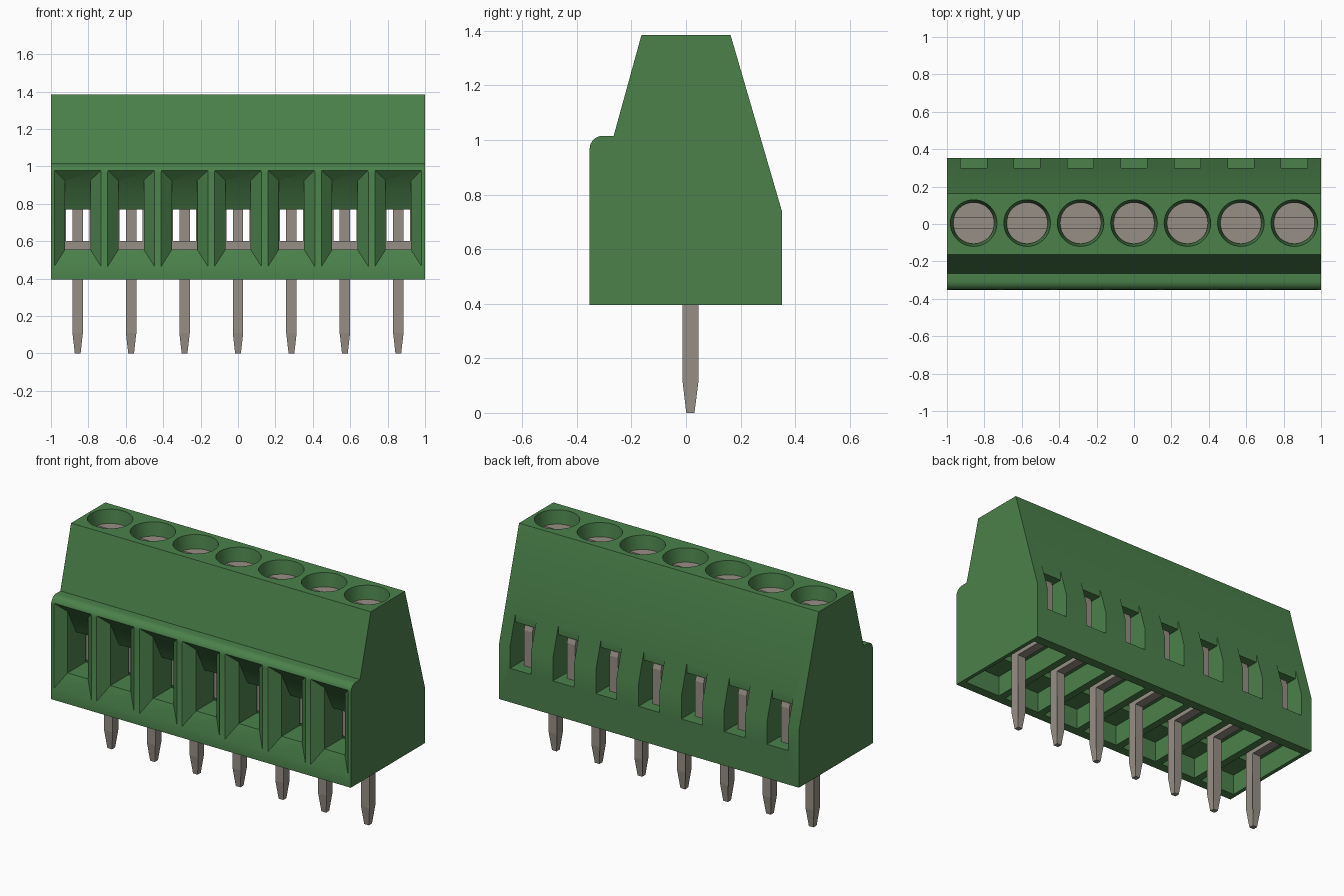
import bpy, bmesh, math
from mathutils import Matrix, Vector

if "Cube" in bpy.data.objects:
    bpy.data.objects.remove(bpy.data.objects["Cube"], do_unlink=True)

COUNT = 7
PITCH = 2.0 / COUNT
CENTRES = [(i - (COUNT - 1) / 2) * PITCH for i in range(COUNT)]


def material(name, rgb):
    m = bpy.data.materials.new(name)
    m.use_nodes = True
    m.diffuse_color = (*rgb, 1)
    m.node_tree.nodes["Principled BSDF"].inputs["Base Color"].default_value = (*rgb, 1)
    return m


GREEN = material("green_plastic", (0.07, 0.22, 0.07))
METAL = material("grey_metal", (0.31, 0.275, 0.235))


def prism(bm, pts, half, cx=0.0):
    """Extrude a (y, z) outline along x, centred on cx."""
    face = bm.faces.new([bm.verts.new((cx - half, y, z)) for y, z in pts])
    ext = bmesh.ops.extrude_face_region(bm, geom=[face])["geom"]
    verts = [v for v in ext if isinstance(v, bmesh.types.BMVert)]
    bmesh.ops.translate(bm, verts=verts, vec=(2 * half, 0, 0))


def box(bm, x0, x1, y0, y1, z0, z1):
    prism(bm, [(y0, z0), (y1, z0), (y1, z1), (y0, z1)], (x1 - x0) / 2, (x0 + x1) / 2)


def cone(bm, x, y, z0, z1, r0, r1, seg=40):
    bmesh.ops.create_cone(bm, cap_ends=True, segments=seg, radius1=r0, radius2=r1,
                          depth=z1 - z0, matrix=Matrix.Translation((x, y, (z0 + z1) / 2)))


def finish(name, bm, mat):
    bmesh.ops.recalc_face_normals(bm, faces=bm.faces[:])
    me = bpy.data.meshes.new(name)
    bm.to_mesh(me)
    bm.free()
    me.materials.append(mat)
    ob = bpy.data.objects.new(name, me)
    bpy.context.collection.objects.link(ob)
    return ob


def smooth(ob, angle=30):
    ob.data.shade_smooth()
    ob.data.set_sharp_from_angle(angle=math.radians(angle))


def cut(target, build):
    """Subtract build(bm, x), repeated at every pole, from the target."""
    bm = bmesh.new()
    for x in CENTRES:
        build(bm, x)
    cutter = finish("cutter", bm, GREEN)
    cutter.hide_render = True
    mod = target.modifiers.new("cut", 'BOOLEAN')
    mod.operation, mod.solver, mod.object = 'DIFFERENCE', 'EXACT', cutter
    deps = bpy.context.evaluated_depsgraph_get()
    mesh = bpy.data.meshes.new_from_object(target.evaluated_get(deps))
    target.modifiers.clear()
    target.data = mesh
    bpy.data.objects.remove(cutter, do_unlink=True)


# Housing: side profile with a rounded front lip
lip = [(-0.305 - 0.048 * math.sin(a), 0.967 + 0.048 * math.cos(a))
       for a in (math.radians(90 * i / 8) for i in range(9))]
outline = [(-0.353, 0.396), (0.352, 0.396), (0.352, 0.737), (0.163, 1.385),
           (-0.163, 1.385), (-0.265, 1.015)] + lip
bm = bmesh.new()
prism(bm, outline, 1.0)
housing = finish("housing", bm, GREEN)


# Tapered wire entries on the front
def funnel(bm, x):
    rings = []
    for y, h, z0, z1 in ((-0.365, 0.139, 0.443, 0.993), (-0.303, 0.068, 0.555, 0.925)):
        rings.append([bm.verts.new((x + sx * h, y, z)) for sx, z in
                      ((-1, z0), (1, z0), (1, z1), (-1, z1))])
    bm.faces.new(rings[0])
    bm.faces.new(rings[1])
    for i in range(4):
        j = (i + 1) % 4
        bm.faces.new((rings[0][i], rings[0][j], rings[1][j], rings[1][i]))


# Wire tunnel with a sloping upper wall
def tunnel(bm, x):
    prism(bm, [(-0.31, 0.555), (0.17, 0.555), (0.17, 0.6), (0.25, 0.6), (0.25, 0.77),
               (-0.22, 0.77), (-0.303, 0.925), (-0.31, 0.925)], 0.0678, x)


# Rear notch with its window
def rear_slot(bm, x):
    prism(bm, [(0.2, 0.601), (0.4, 0.601), (0.4, 1.0), (0.3, 1.0), (0.3, 0.86),
               (0.2, 0.86)], 0.07, x)


def clamp_room(bm, x):
    box(bm, x - 0.088, x + 0.088, -0.13, 0.19, 0.49, 0.84)


def base_recess(bm, x):
    box(bm, x - 0.12, x + 0.12, -0.298, 0.295, 0.3, 0.52)


def screw_hole(bm, x):
    cone(bm, x, 0.005, 1.26, 1.41, 0.108, 0.128)


for shape in (funnel, tunnel, rear_slot, clamp_room, base_recess, screw_hole):
    cut(housing, shape)
smooth(housing)

# Contact strip: pin, bend to the rear, riser and top hook
strip = [(0.001, 0), (0.031, 0), (0.045, 0.11), (0.045, 0.455), (0.25, 0.455),
         (0.271, 0.464), (0.28, 0.485), (0.28, 0.815), (0.271, 0.842), (0.245, 0.852),
         (0.12, 0.852), (0.12, 0.8), (0.225, 0.8), (0.225, 0.51), (0.025, 0.51),
         (-0.002, 0.5), (-0.012, 0.475), (-0.012, 0.11)]

for n, x in enumerate(CENTRES, 1):
    bm = bmesh.new()
    prism(bm, strip, 0.028, x)
    for v in bm.verts:
        if v.co.z < 0.01:
            v.co.x = x + (v.co.x - x) * 0.55
    finish(f"contact_pin_{n}", bm, METAL)

    # Clamp cage, open front to back
    bm = bmesh.new()
    box(bm, x - 0.082, x + 0.082, -0.11, 0.17, 0.556, 0.6)
    box(bm, x - 0.082, x + 0.082, -0.11, 0.17, 0.79, 0.83)
    for s in (-1, 1):
        box(bm, x + s * 0.072 - 0.01, x + s * 0.072 + 0.01, -0.11, 0.17, 0.6, 0.79)
    finish(f"clamp_cage_{n}", bm, METAL)

    # Slotted screw: a low base with two raised half discs
    bm = bmesh.new()
    cone(bm, x, 0.005, 1.24, 1.275, 0.109, 0.109)
    for s in (-1, 1):
        a0 = math.asin(0.03 / 0.111)
        arc = [a0 + (math.pi - 2 * a0) * i / 18 for i in range(19)]
        face = bm.faces.new([bm.verts.new((x + 0.111 * math.cos(a),
                                           0.005 + s * 0.111 * math.sin(a), 1.27)) for a in arc])
        ext = bmesh.ops.extrude_face_region(bm, geom=[face])["geom"]
        bmesh.ops.translate(bm, vec=Vector((0, 0, 0.035)),
                            verts=[v for v in ext if isinstance(v, bmesh.types.BMVert)])
    smooth(finish(f"screw_{n}", bm, METAL))
